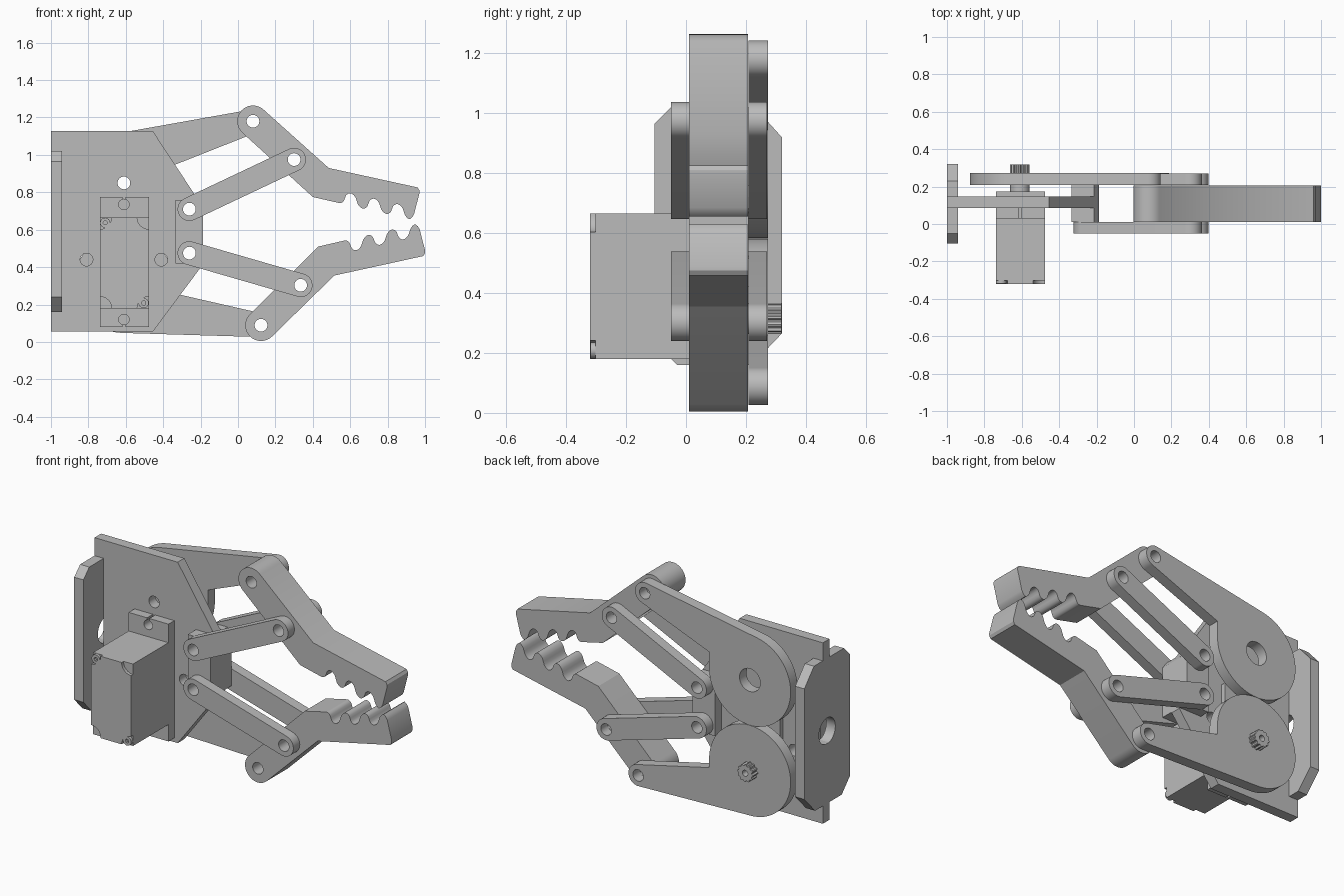
import bpy, bmesh
from math import sin, cos, pi, atan2, acos, hypot, degrees, radians, copysign
from mathutils import Matrix

if "Cube" in bpy.data.objects:
    bpy.data.objects.remove(bpy.data.objects["Cube"])

grey = bpy.data.materials.new("plain grey")
grey.use_nodes = True
grey.diffuse_color = (0.5, 0.5, 0.5, 1)
grey.node_tree.nodes["Principled BSDF"].inputs["Base Color"].default_value = (0.5, 0.5, 0.5, 1)

FACING_FRONT = Matrix.Rotation(pi / 2, 4, "X")
FACING_SIDE = Matrix(((0, 0, 1, 0), (1, 0, 0, 0), (0, 1, 0, 0), (0, 0, 0, 1)))


def arc(c, r, a0, a1, n=24):
    return [(c[0] + r * cos(radians(a0 + (a1 - a0) * i / n)),
             c[1] + r * sin(radians(a0 + (a1 - a0) * i / n))) for i in range(n + 1)]


def circle(c, r, n=32):
    return arc(c, r, 0, 360, n)[:-1]


def rect(x0, x1, z0, z1):
    return [(x0, z0), (x1, z0), (x1, z1), (x0, z1)]


def plate(name, outline, d0, d1, holes=(), side=False):
    """Flat outline with holes, thickened from depth d0 to d1 (along y, or x if side)."""
    cu = bpy.data.curves.new(name, "CURVE")
    cu.dimensions, cu.fill_mode, cu.extrude = "2D", "BOTH", (d1 - d0) / 2
    for loop in [outline, *holes]:
        s = cu.splines.new("POLY")
        s.points.add(len(loop) - 1)
        for p, (u, v) in zip(s.points, loop):
            p.co = (u, v, 0, 1)
        s.use_cyclic_u = True
    ob = bpy.data.objects.new(name, cu)
    bpy.context.collection.objects.link(ob)
    bpy.ops.object.select_all(action="DESELECT")
    ob.select_set(True)
    bpy.context.view_layer.objects.active = ob
    bpy.ops.object.convert(target="MESH")
    ob = bpy.context.object
    ob.name = name
    mid = (d0 + d1) / 2
    place = Matrix.Translation((mid, 0, 0) if side else (0, mid, 0))
    me = ob.data
    me.transform(place @ (FACING_SIDE if side else FACING_FRONT))
    bm = bmesh.new()
    bm.from_mesh(me)
    bmesh.ops.remove_doubles(bm, verts=bm.verts, dist=1e-5)
    bmesh.ops.recalc_face_normals(bm, faces=bm.faces)
    bm.to_mesh(me)
    bm.free()
    me.materials.clear()
    me.materials.append(grey)
    bpy.ops.object.shade_smooth_by_angle(angle=radians(30))
    return ob


def flip(points, level=0.0, dx=0.0):
    return [(x + dx, level - z) for x, z in points]


PIN = 0.034
AXLE_X = -0.61
upper_pin, lower_pin = (-0.26, 0.71), (-0.26, 0.475)      # link pivots at the palm
upper_joint, lower_joint = (0.30, 0.975), (0.335, 0.303)  # link pivots at the jaws
upper_tip, lower_tip = (0.08, 1.18), (0.123, 0.089)       # arm pivots at the jaws
palm_pins = [circle(upper_pin, PIN), circle(lower_pin, PIN)]
tab_holes = [circle((AXLE_X, z), 0.028) for z in (0.735, 0.12)]

# Palm plate
palm = [(-1, 0.055), (-0.455, 0.055), (-0.187, 0.415), (-0.187, 0.72), (-0.455, 1.127),
        (-1, 1.127), (-1, 0.67), (-0.94, 0.67), (-0.94, 0.515), (-1, 0.515)]
plate("palm_plate", palm, 0.085, 0.147, palm_pins + tab_holes + [
    circle((AXLE_X, 0.85), PIN), circle((-0.81, 0.44), PIN), circle((-0.41, 0.44), PIN)])

# Mounting plate across the rear end of the palm
mount = [(-0.03, 0.16), (0.22, 0.16), (0.32, 0.265), (0.32, 0.92),
         (0.23, 1.02), (-0.05, 1.02), (-0.105, 0.965), (-0.105, 0.24)]
plate("mounting_plate", mount, -1, -0.94, [circle((0.107, 0.59), 0.077)], side=True)

# Spacer blocks that carry the links on both sides of the palm
spacer = [(-0.335, 0.42), (-0.187, 0.42), (-0.187, 0.72), (-0.214, 0.76), (-0.335, 0.76)]
plate("front_spacer", spacer, 0.01, 0.085, palm_pins)
plate("back_spacer", spacer, 0.147, 0.208, palm_pins)


# Links, one pair in front and one pair behind
def link_outline(a, b, r=0.063):
    t = degrees(atan2(b[1] - a[1], b[0] - a[0]))
    return arc(a, r, t + 90, t + 270) + arc(b, r, t - 90, t + 90)


for side, d0, d1 in (("front", -0.05, 0.01), ("back", 0.208, 0.27)):
    for level, a, b in (("upper", upper_pin, upper_joint), ("lower", lower_pin, lower_joint)):
        plate(f"{side}_{level}_link", link_outline(a, b), d0, d1, [circle(a, PIN), circle(b, PIN)])


# Drive arms: a round disc running into a tapered arm
def arm_outline(c, tip, rise, R=0.267, r=0.063):
    dx, dz = tip[0] - c[0], tip[1] - c[1]
    outer = degrees(atan2(dz, dx) + acos((R - r) / hypot(dx, dz)))
    corner = (c[0] + R, c[1] + rise)
    ex, ez = tip[0] - corner[0], tip[1] - corner[1]
    inner = degrees(atan2(ez, ex) + acos(r / hypot(ex, ez))) - 180
    return arc(c, R, outer, 360, 64) + [corner] + arc(tip, r, inner, outer)


upper_axle, lower_axle = (AXLE_X, 0.85), (AXLE_X, 0.315)
plate("upper_drive_arm", arm_outline(upper_axle, upper_tip, 0.095), 0.208, 0.273,
      [circle(upper_axle, 0.068), circle(upper_tip, PIN)])
lower_arm = flip(arm_outline((AXLE_X, -0.315), (lower_tip[0], -lower_tip[1]), 0.055))
plate("lower_drive_arm", lower_arm, 0.208, 0.273,
      [circle(lower_axle, 0.045), circle(lower_tip, PIN)])


# Jaws with a scalloped gripping edge
def jaw_outline(tip):
    pts = arc(tip, 0.084, 47, 227) + [(0.40, 0.775)]
    n, pitch = 72, 0.126
    for i in range(n + 1):
        x = 0.54 + 3 * pitch * i / n
        c = cos(2 * pi * (x - 0.54) / pitch)
        wave = 0.5 - 0.5 * copysign(abs(c) ** 0.6, c)
        pts.append((x, 0.775 - 0.23 * (x - 0.40) + 0.066 * wave))
    return pts + [(0.932, 0.667), (0.942, 0.685), (0.97, 0.795), (0.97, 0.81),
                  (0.96, 0.826), (0.485, 0.93)]


plate("upper_jaw", jaw_outline(upper_tip), 0.01, 0.207,
      [circle(upper_tip, PIN), circle(upper_joint, PIN)])
mirrored_tip = (lower_tip[0] - 0.03, 1.285 - lower_tip[1])
plate("lower_jaw", flip(jaw_outline(mirrored_tip), 1.285, 0.03), 0.01, 0.207,
      [circle(lower_tip, PIN), circle(lower_joint, PIN)])

# Servo body with recessed front corners and two screws
x0, x1, z0, z1 = -0.738, -0.477, 0.18, 0.665
plate("servo_body", rect(x0, x1, z0, z1), -0.302, 0.175)
cap = []
for corner, start in (((x0, z0), 90), ((x1, z0), 180), ((x1, z1), 270), ((x0, z1), 360)):
    cap += arc(corner, 0.062, start, start - 90, 10)
plate("servo_front_cap", cap, -0.32, -0.302)
for name, c in (("upper_screw", (x0 + 0.028, z1 - 0.028)), ("lower_screw", (x1 - 0.028, z0 + 0.028))):
    plate(name, circle(c, 0.027), -0.318, -0.302, [circle(c, 0.012, 6)])


# Servo mounting ears, each with a keyhole slot open to the outside
def ear_outline(hole, inner, outer):
    rim = arc(hole, 0.028, 75, -255, 28)
    return ([(x0, inner), (x0, outer), (rim[-1][0], outer)] + rim[::-1]
            + [(rim[0][0], outer), (x1, outer), (x1, inner)])


plate("upper_servo_ear", ear_outline((AXLE_X, 0.735), z1, 0.775), 0.03, 0.085)
plate("lower_servo_ear", flip(ear_outline((AXLE_X, -0.12), -z0, -0.08)), 0.03, 0.085)

# Servo output shaft: round collar and toothed end
plate("servo_collar", circle(lower_axle, 0.052), 0.175, 0.208)
teeth = [p for i, q in enumerate(circle(lower_axle, 0.052, 48)) for p in
         [q if i % 4 < 2 else tuple(a + (b - a) * 0.85 for a, b in zip(lower_axle, q))]]
plate("servo_spline", teeth, 0.208, 0.318, [circle(lower_axle, 0.018, 16)])
